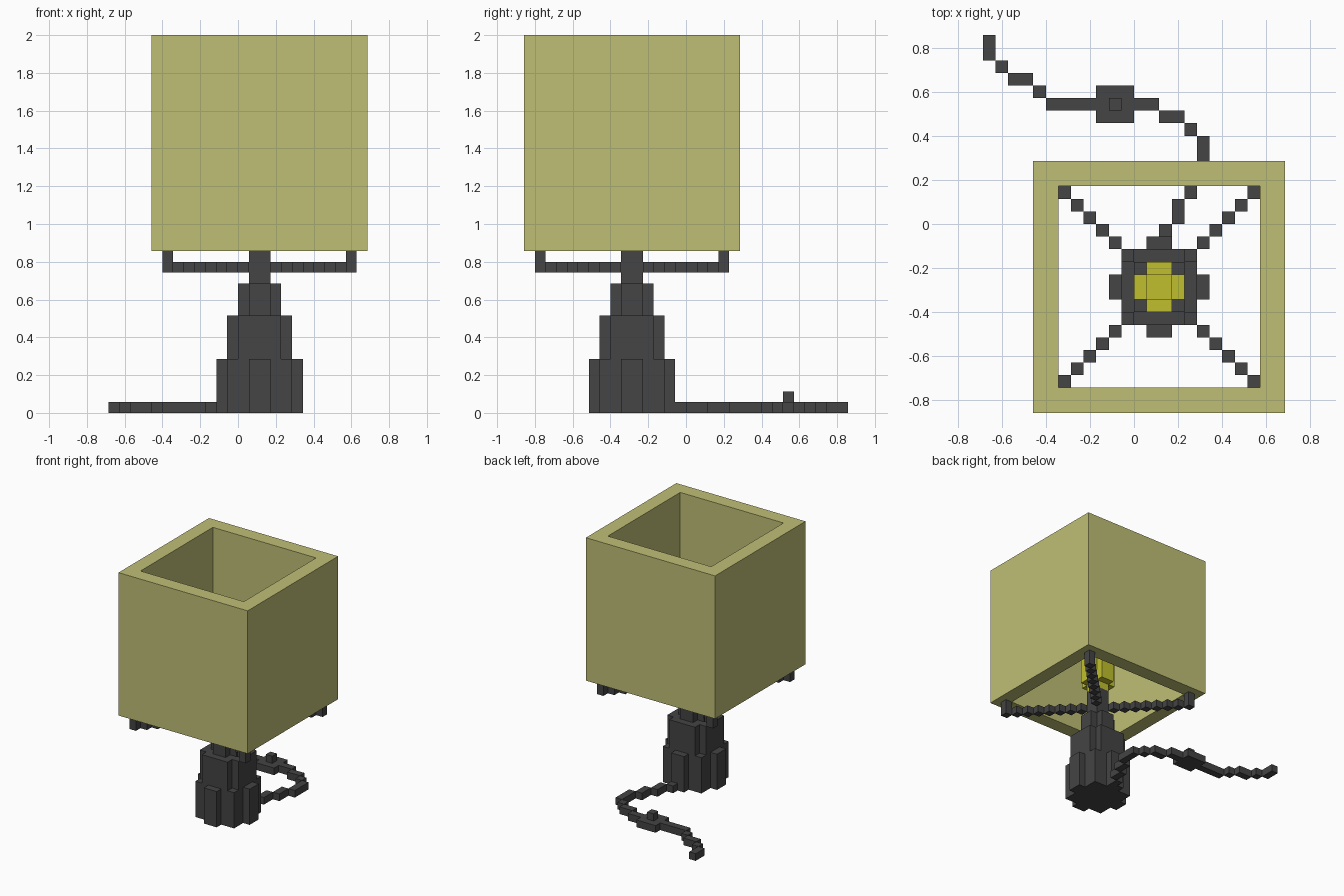
import bpy
import bmesh
from mathutils import Matrix, Vector

if "Cube" in bpy.data.objects:
    bpy.data.objects.remove(bpy.data.objects["Cube"])

U = 2 / 35                      # edge length of one block
ORIGIN = Vector((12, 15, 0))    # block-grid position of the world origin
AXIS = (14, 10)                 # lamp axis on the block grid


def material(name, rgb):
    m = bpy.data.materials.new(name)
    m.use_nodes = True
    color = (*rgb, 1)
    m.diffuse_color = color
    m.node_tree.nodes["Principled BSDF"].inputs["Base Color"].default_value = color
    return m


DARK = material("charcoal", (0.058, 0.058, 0.058))
SHADE = material("pale yellow", (0.52, 0.52, 0.18))
GLOW = material("bright yellow", (0.52, 0.52, 0.027))


def finish(name, bm, mat):
    """Turn block-grid geometry into a scene object."""
    bmesh.ops.recalc_face_normals(bm, faces=bm.faces)
    bm.transform(Matrix.Scale(U, 4) @ Matrix.Translation(-ORIGIN))
    mesh = bpy.data.meshes.new(name)
    bm.to_mesh(mesh)
    bm.free()
    mesh.materials.append(mat)
    obj = bpy.data.objects.new(name, mesh)
    bpy.context.scene.collection.objects.link(obj)
    return obj


def add_box(bm, x0, x1, y0, y1, z0, z1):
    size = Vector((x1 - x0, y1 - y0, z1 - z0))
    mid = Vector((x0 + x1, y0 + y1, z0 + z1)) / 2
    bmesh.ops.create_cube(bm, size=1, matrix=Matrix.LocRotScale(mid, None, size))


def column(name, quarter, z0, z1, mat):
    """Prism about the lamp axis; the quarter outline is turned four times."""
    bm = bmesh.new()
    points = []
    pts = list(quarter)
    for _ in range(4):
        points += pts
        pts = [(-y, x) for x, y in pts]
    face = bm.faces.new([bm.verts.new((AXIS[0] + x, AXIS[1] + y, z0)) for x, y in points])
    top = bmesh.ops.extrude_face_region(bm, geom=[face], use_keep_orig=True)
    bmesh.ops.translate(bm, vec=(0, 0, z1 - z0),
                        verts=[v for v in top["geom"] if isinstance(v, bmesh.types.BMVert)])
    return finish(name, bm, mat)


# Stepped base and stem
SQUARE = [(1, 1)]
CROSS = [(2, 1), (1, 1), (1, 2)]
column("base_lower", [(4, 1), (3, 1), (3, 3), (1, 3), (1, 4)], 0, 5, DARK)
column("base_middle", [(3, 2), (2, 2), (2, 3)], 5, 9, DARK)
column("base_upper", CROSS, 9, 12, DARK)
column("stem", SQUARE, 12, 16, DARK)

# Bulb
column("bulb_neck", SQUARE, 16, 17, GLOW)
column("bulb", CROSS, 17, 22, GLOW)
column("bulb_tip", SQUARE, 22, 23, GLOW)

# Diagonal arms with upturned ends carrying the shade
for side_x, x_name in ((-1, "right"), (1, "left")):
    for side_y, y_name in ((-1, "front"), (1, "back")):
        bm = bmesh.new()
        for step in range(1, 9):
            x = AXIS[0] + side_x * (step + 0.5)
            y = AXIS[1] + side_y * (step + 0.5)
            height = 15 if step == 8 else 14
            add_box(bm, x - 0.5, x + 0.5, y - 0.5, y + 0.5, 13, height)
        finish(f"arm_{y_name}_{x_name}", bm, DARK)

# Shade: square tube open at top and bottom
bm = bmesh.new()
rings = []
for half, z in ((10, 15), (10, 35), (8, 35), (8, 15)):
    rings.append([bm.verts.new((AXIS[0] + sx * half, AXIS[1] + sy * half, z))
                  for sx, sy in ((-1, -1), (1, -1), (1, 1), (-1, 1))])
for a, b in zip(rings, rings[1:] + rings[:1]):
    for i in range(4):
        j = (i + 1) % 4
        bm.faces.new((a[i], a[j], b[j], b[i]))
finish("shade", bm, SHADE)

# Cord: runs of blocks lying on the ground, from the base to the free end
bm = bmesh.new()
for x0, x1, y0, y1 in (
        (14, 15, 13, 15), (15, 16, 15, 17), (16, 17, 17, 19), (17, 18, 19, 22),
        (16, 17, 22, 23), (14, 16, 23, 24), (12, 14, 24, 25), (5, 9, 24, 25),
        (4, 5, 25, 26), (2, 4, 26, 27), (1, 2, 27, 28), (0, 1, 28, 30)):
    add_box(bm, x0, x1, y0, y1, 0, 1)
finish("cord", bm, DARK)

# Inline switch and its button
bm = bmesh.new()
add_box(bm, 9, 12, 23, 26, 0, 1)
finish("switch_body", bm, DARK)
bm = bmesh.new()
add_box(bm, 10, 11, 24, 25, 1, 2)
finish("switch_button", bm, DARK)
